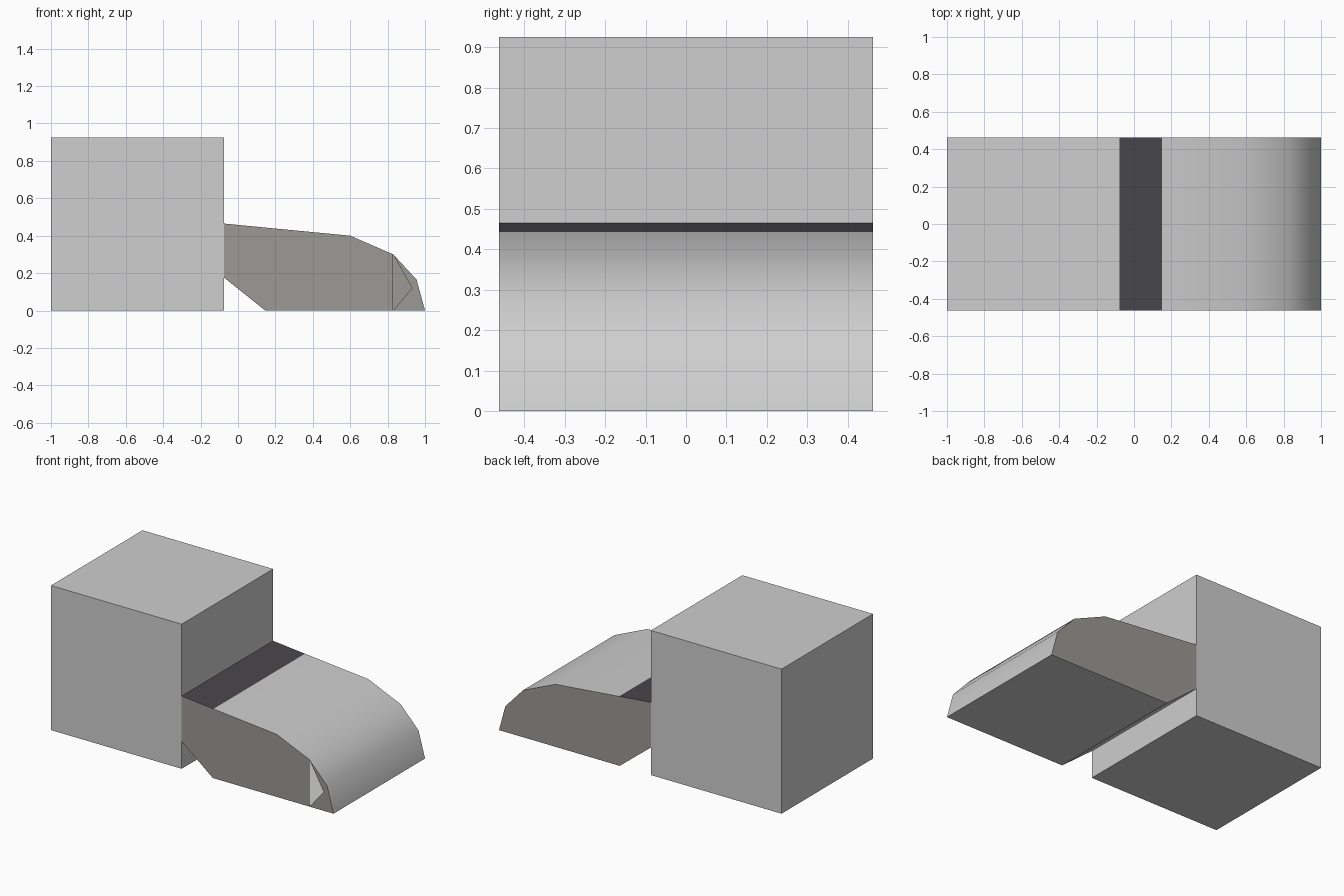
import bpy, bmesh

if "Cube" in bpy.data.objects:
    bpy.data.objects.remove(bpy.data.objects["Cube"], do_unlink=True)


def material(name, rgb):
    mat = bpy.data.materials.new(name)
    mat.use_nodes = True
    color = (*rgb, 1)
    mat.diffuse_color = color
    mat.node_tree.nodes["Principled BSDF"].inputs["Base Color"].default_value = color
    return mat


light_grey = material("light grey", (0.62, 0.62, 0.62))
warm_grey = material("warm grey", (0.33, 0.32, 0.30))
charcoal = material("charcoal", (0.066, 0.063, 0.074))

HALF = 0.4625
JOIN = -0.075


def finish(name, bm, mats):
    bmesh.ops.recalc_face_normals(bm, faces=bm.faces)
    mesh = bpy.data.meshes.new(name)
    bm.to_mesh(mesh)
    bm.free()
    for mat in mats:
        mesh.materials.append(mat)
    obj = bpy.data.objects.new(name, mesh)
    bpy.context.collection.objects.link(obj)
    return obj


# Main block
bm = bmesh.new()
bmesh.ops.create_cube(bm, size=2 * HALF)
bmesh.ops.translate(bm, verts=bm.verts, vec=(JOIN - HALF, 0, HALF))
finish("main_block", bm, [light_grey])

# Rounded nose: one profile swept across the width
profile = [(JOIN, 0.465), (0.15, 0.443), (0.6, 0.4), (0.83, 0.3), (0.955, 0.165),
           (1, 0), (0.83, 0), (0.145, 0), (JOIN, 0.176)]
bm = bmesh.new()
front = [bm.verts.new((x, -HALF, z)) for x, z in profile]
back = [bm.verts.new((x, HALF, z)) for x, z in profile]

# Skin along the profile, left open where it meets the block
for i in range(len(profile) - 1):
    face = bm.faces.new((front[i], front[i + 1], back[i + 1], back[i]))
    face.material_index = 2 if i == 0 else 0  # dark band beside the block

# Side walls; the front wall has a triangular opening near the tip
notch = bm.verts.new((0.93, -HALF, 0.12))
walls = [back,
         [front[i] for i in (0, 1, 2, 3, 6, 7, 8)],
         [front[3], front[4], front[5], front[6], notch]]
for wall in walls:
    bm.faces.new(wall).material_index = 1

nose = finish("nose", bm, [light_grey, warm_grey, charcoal])
bpy.ops.object.select_all(action="DESELECT")
nose.select_set(True)
bpy.context.view_layer.objects.active = nose
bpy.ops.object.shade_smooth_by_angle(angle=0.6)
